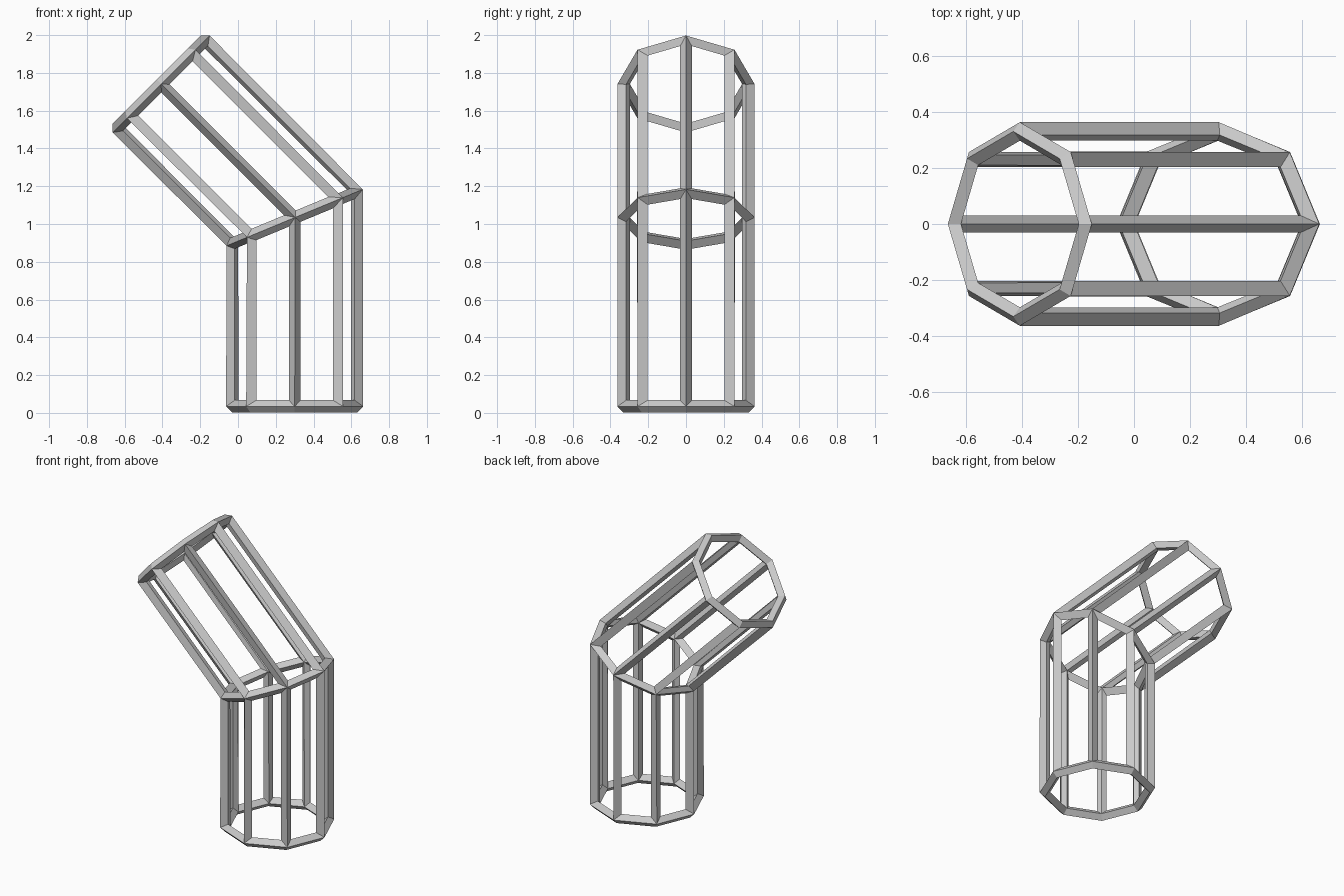
import bpy, bmesh
from math import sin, cos, radians, pi
from mathutils import Vector

if "Cube" in bpy.data.objects:
    bpy.data.objects.remove(bpy.data.objects["Cube"])

SIDES, R, LENGTH, BAR = 8, 0.33, 1.0, 0.066
BASE_X, BASE_Z, BEND = 0.30, 0.034, radians(45)


def ring(bm, centre, tilt, stretch=1.0):
    """Octagon tilted about the y axis, stretched along its slope."""
    slope = Vector((cos(tilt), 0, sin(tilt))) * R * stretch
    side = Vector((0, R, 0))
    return [bm.verts.new(centre + slope * cos(a) + side * sin(a))
            for a in (2 * pi * i / SIDES for i in range(SIDES))]


# open elbow pipe: base, mitred bend and tilted end rings
base = Vector((BASE_X, 0, BASE_Z))
elbow = base + Vector((0, 0, LENGTH))
end = elbow + Vector((-sin(BEND), 0, cos(BEND))) * LENGTH
bm = bmesh.new()
rings = [ring(bm, base, 0),
         ring(bm, elbow, BEND / 2, 1 / cos(BEND / 2)),
         ring(bm, end, BEND)]
for low, high in zip(rings, rings[1:]):
    for i in range(SIDES):
        j = (i + 1) % SIDES
        bm.faces.new((low[i], low[j], high[j], high[i]))
mesh = bpy.data.meshes.new("elbow_pipe_frame")
bm.to_mesh(mesh)
bm.free()
frame = bpy.data.objects.new("elbow_pipe_frame", mesh)
bpy.context.collection.objects.link(frame)

# turn every edge into a diamond-section bar
wire = frame.modifiers.new("bars", 'WIREFRAME')
wire.thickness = BAR
wire.offset = 0
wire.use_boundary = True
wire.use_even_offset = True
wire.use_replace = True
